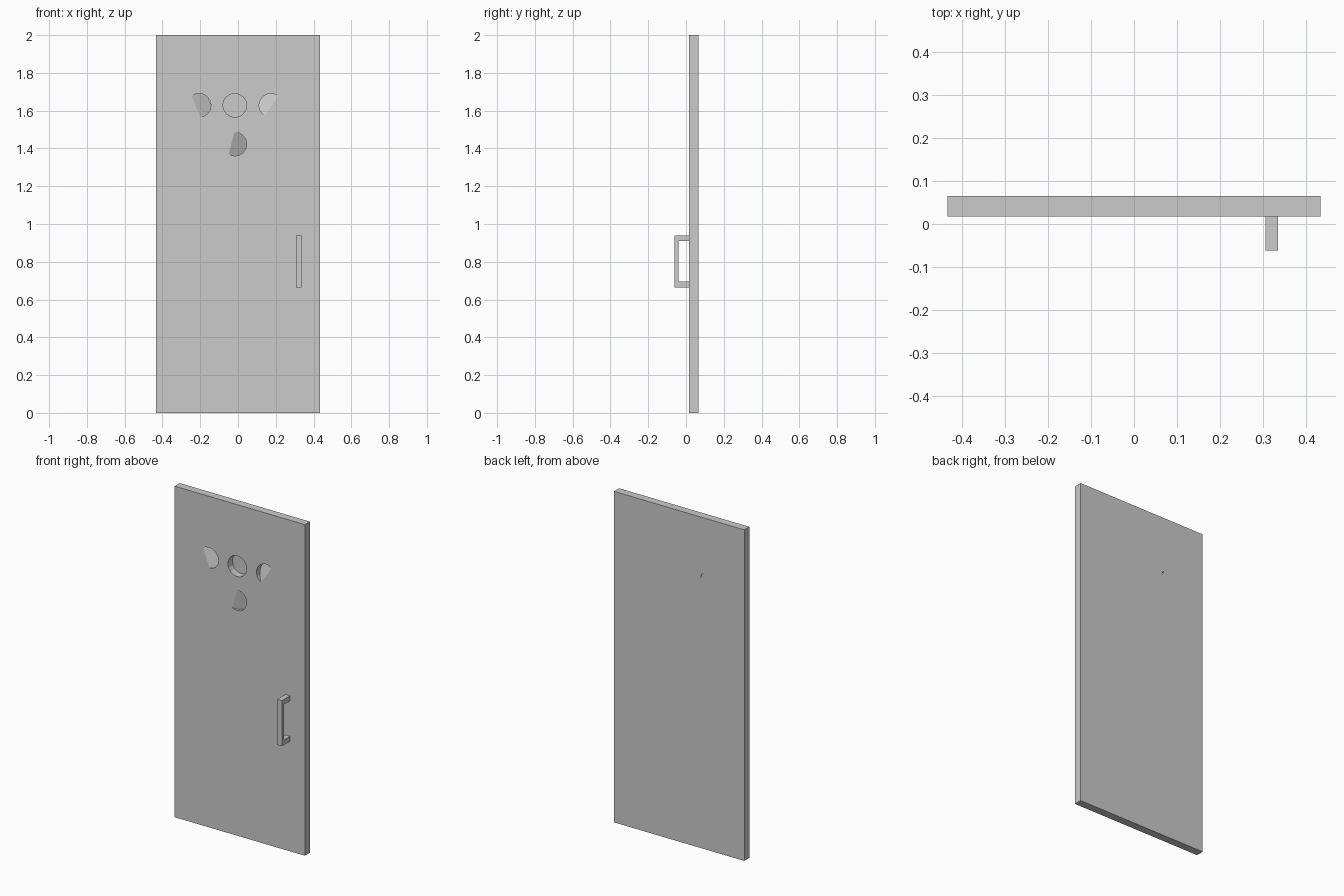
import bpy, bmesh, math
from mathutils import Vector, Matrix

if "Cube" in bpy.data.objects:
    bpy.data.objects.remove(bpy.data.objects["Cube"])

FRONT, BACK = 0.017, 0.065


def make_object(name, bm):
    bmesh.ops.recalc_face_normals(bm, faces=bm.faces[:])
    mesh = bpy.data.meshes.new(name)
    bm.to_mesh(mesh)
    bm.free()
    ob = bpy.data.objects.new(name, mesh)
    bpy.context.collection.objects.link(ob)
    return ob


def pocket_cutter(name, x, z, tilt, offset, slope, depth=0.0):
    """Round prism whose inner end is a floor sloping along the tilt direction."""
    bm = bmesh.new()
    turn = Matrix.Translation((x, 0.05, z)) @ Matrix.Rotation(math.pi / 2, 4, 'X')
    bmesh.ops.create_cone(bm, cap_ends=True, segments=16, radius1=0.063,
                          radius2=0.063, depth=0.12, matrix=turn)
    n = Vector((math.cos(tilt), 0, math.sin(tilt)))
    point = Vector((x, FRONT + depth, z)) - n * offset
    normal = (Vector((0, 1, 0)) - n * slope).normalized()
    geom = bm.verts[:] + bm.edges[:] + bm.faces[:]
    bmesh.ops.bisect_plane(bm, geom=geom, plane_co=point, plane_no=normal, clear_outer=True)
    bmesh.ops.holes_fill(bm, edges=[e for e in bm.edges if e.is_boundary], sides=0)
    ob = make_object(name, bm)
    ob.hide_render = True
    return ob


# Door slab
bm = bmesh.new()
bmesh.ops.create_cube(bm, size=1, matrix=Matrix.Translation((0, (FRONT + BACK) / 2, 1))
                      @ Matrix.Diagonal((0.87, BACK - FRONT, 2, 1)))
door = make_object("door_panel", bm)

# Round pocket and three slanted pockets: x, z, tilt, chord offset, slope, depth
pockets = [
    (-0.017, 1.628, 0, 0, 0, 0.043),
    (-0.206, 1.628, math.radians(21), 0.018, 0.62, 0),
    (0.174, 1.628, math.radians(147), 0.005, 0.62, 0),
    (-0.017, 1.423, math.radians(-15), 0.018, 0.56, 0),
]
cutters = [pocket_cutter(f"pocket_cutter_{i}", *p) for i, p in enumerate(pockets)]
for c in cutters:
    mod = door.modifiers.new(c.name, 'BOOLEAN')
    mod.operation = 'DIFFERENCE'
    mod.solver = 'EXACT'
    mod.object = c
bpy.context.view_layer.objects.active = door
door.select_set(True)
for c in cutters:
    bpy.ops.object.modifier_apply(modifier=c.name)
for c in cutters:
    bpy.data.objects.remove(c)

# Pull handle: C-shaped side profile (y, z) extruded along x
profile = [(FRONT, 0.665), (-0.062, 0.665), (-0.062, 0.94), (FRONT, 0.94),
           (FRONT, 0.91), (-0.039, 0.91), (-0.039, 0.695), (FRONT, 0.695)]
bm = bmesh.new()
face = bm.faces.new([bm.verts.new((0.306, y, z)) for y, z in profile])
ext = bmesh.ops.extrude_face_region(bm, geom=[face])
bmesh.ops.translate(bm, vec=(0.03, 0, 0),
                    verts=[v for v in ext["geom"] if isinstance(v, bmesh.types.BMVert)])
make_object("pull_handle", bm)
